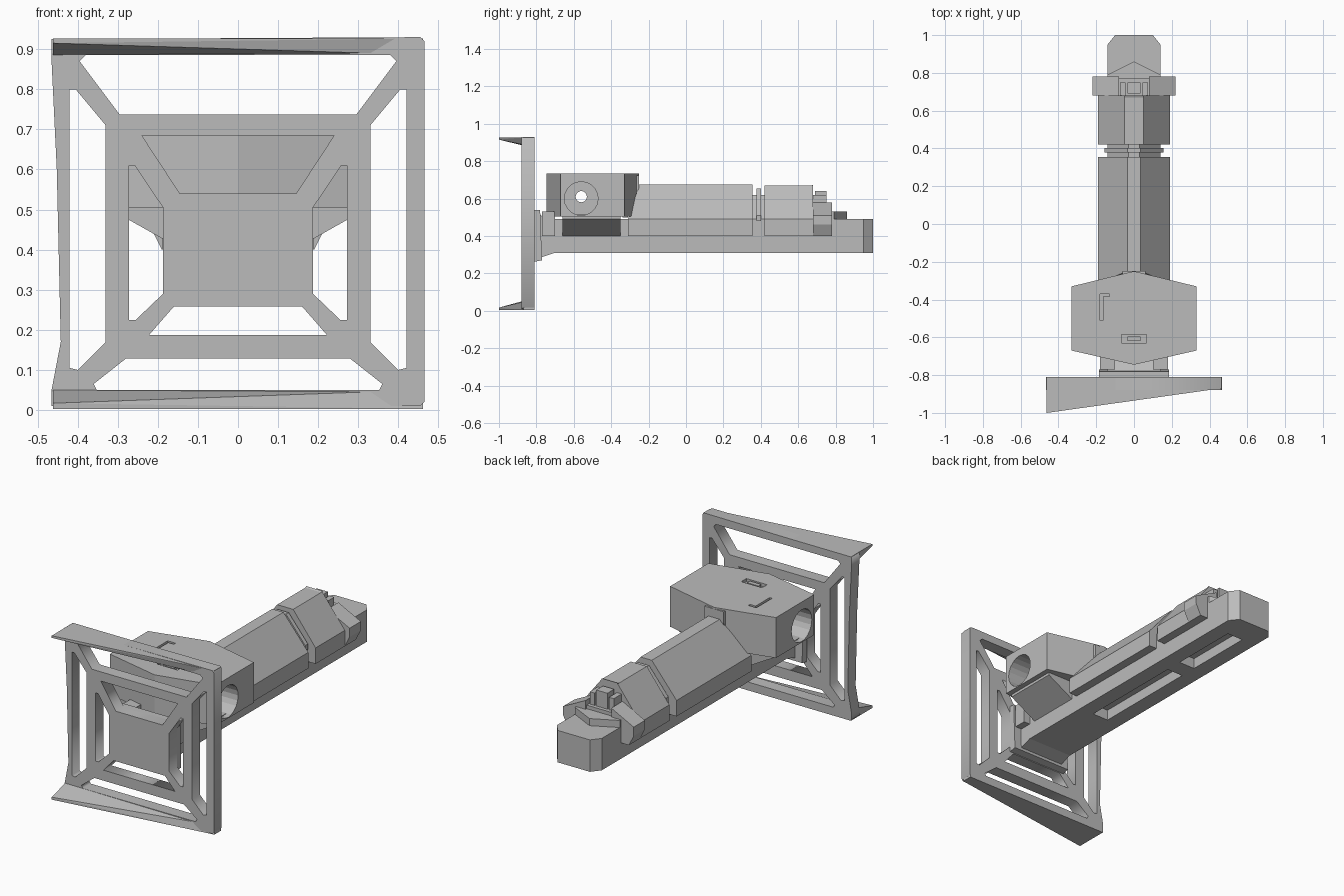
import bpy, bmesh
from math import pi

cube = bpy.data.objects.get("Cube")
if cube:
    bpy.data.objects.remove(cube, do_unlink=True)

GREY = (0.5, 0.5, 0.5, 1)
grey = bpy.data.materials.new("plain grey")
grey.use_nodes = True
grey.diffuse_color = GREY
grey.node_tree.nodes["Principled BSDF"].inputs["Base Color"].default_value = GREY


def add(name, mesh):
    if not mesh.materials:
        mesh.materials.append(grey)
    ob = bpy.data.objects.new(name, mesh)
    bpy.context.scene.collection.objects.link(ob)
    return ob


def hull(name, pts):
    """Convex solid around a few points."""
    bm = bmesh.new()
    for p in pts:
        bm.verts.new(p)
    bmesh.ops.convex_hull(bm, input=bm.verts)
    bmesh.ops.dissolve_limit(bm, angle_limit=0.01, verts=bm.verts, edges=bm.edges)
    bmesh.ops.recalc_face_normals(bm, faces=bm.faces)
    me = bpy.data.meshes.new(name)
    bm.to_mesh(me)
    bm.free()
    return add(name, me)


def box(name, x, y, z):
    return hull(name, [(a, b, c) for a in x for b in y for c in z])


def prism_x(name, pts, lo, hi):
    return hull(name, [(x, y, z) for x in (lo, hi) for y, z in pts])


def prism_y(name, pts, lo, hi):
    return hull(name, [(x, y, z) for y in (lo, hi) for x, z in pts])


def prism_z(name, pts, lo, hi):
    return hull(name, [(x, y, z) for z in (lo, hi) for x, y in pts])


def sym(pts):
    return pts + [(-a, b) for a, b in reversed(pts)]


def drum(name, radius, x, y, z, sides=20):
    bm = bmesh.new()
    bmesh.ops.create_cone(bm, cap_ends=True, segments=sides, radius1=radius,
                          radius2=radius, depth=x[1] - x[0])
    me = bpy.data.meshes.new(name)
    bm.to_mesh(me)
    bm.free()
    ob = add(name, me)
    ob.rotation_euler = (0, pi / 2, 0)
    ob.location = ((x[0] + x[1]) / 2, y, z)
    return ob


def cut(ob, cutters):
    for c in cutters:
        mod = ob.modifiers.new("cut", "BOOLEAN")
        mod.object = c
        mod.solver = "EXACT"
    bpy.context.view_layer.update()
    ob.data = bpy.data.meshes.new_from_object(
        ob.evaluated_get(bpy.context.evaluated_depsgraph_get()))
    ob.modifiers.clear()
    for c in cutters:
        bpy.data.objects.remove(c, do_unlink=True)


# Front grille: one flat outline with its openings
outline = [(-.465, .01), (.455, .01), (.465, .02), (.465, .92), (.455, .93), (-.465, .925),
           (-.465, .87), (-.452, .6), (-.442, .17), (-.465, .05)]
outer_side = [(.42, .8), (.405, .8), (.33, .71), (.33, .17), (.4, .1), (.42, .105)]
inner_side = [(.272, .61), (.258, .61), (.187, .505), (.187, .29), (.255, .225), (.272, .225)]
holes = [outer_side, inner_side]
holes += [[(-x, z) for x, z in h] for h in holes]
holes += [sym(h) for h in (
    [(.38, .885), (.395, .87), (.295, .737)],
    [(.28, .128), (.36, .065), (.352, .05)],
    [(.24, .685), (.145, .54)],
    [(.222, .187), (.16, .258)])]
curve = bpy.data.curves.new("grille", "CURVE")
curve.dimensions = "2D"
curve.fill_mode = "BOTH"
curve.extrude = .035
for loop in [outline] + holes:
    s = curve.splines.new("POLY")
    s.points.add(len(loop) - 1)
    for p, (x, z) in zip(s.points, loop):
        p.co = (x, z, 0, 1)
    s.use_cyclic_u = True
temp = bpy.data.objects.new("temp", curve)
bpy.context.scene.collection.objects.link(temp)
bpy.context.view_layer.update()
mesh = bpy.data.meshes.new_from_object(
    temp.evaluated_get(bpy.context.evaluated_depsgraph_get()))
bpy.data.objects.remove(temp, do_unlink=True)
mesh.materials.clear()
grille = add("grille", mesh)
grille.rotation_euler = (pi / 2, 0, 0)
grille.location = (0, -.845, 0)

# Tapering lips along the top and bottom of the grille
for name, edge, inner, tip in (("top_lip", .927, .886, .915), ("bottom_lip", .003, .05, .017)):
    hull(name, [(-.462, -.81, edge), (.462, -.81, edge), (.462, -.87, edge), (-.462, -1, edge),
                (-.462, -.88, inner), (.462, -.86, inner), (-.462, -.81, inner),
                (.462, -.81, inner), (-.462, -1, tip)])

# Mount between grille and grip
prism_x("mount_plate", [(-.82, .54), (-.78, .54), (-.77, .27), (-.82, .26)], -.185, .185)
prism_x("mount_neck", [(-.79, .52), (-.7, .46), (-.7, .31), (-.79, .28)], -.14, .14)
for s in (-1, 1):
    box("mount_lug", (s * .1, s * .18), (-.77, -.7), (.4, .53))

# Long lower bar with slots in the underside
bar = prism_z("lower_bar", sym([(.14, -.71), (.14, .95), (.1, 1)]), .31, .49)
cut(bar, [box("slot", (-.05, .05), y, (.3, .37)) for y in ((-.28, .34), (.44, .84))])

# Head with round side openings and small top recesses
prism_y("head_base", sym([(.14, .4), (.3, .49), (.3, .515)]), -.66, -.35)
head = prism_z("head", sym([(.33, -.67), (.33, -.33), (.13, -.33), (0, -.25),
                            (.13, -.67), (0, -.745)]), .505, .733)
cut(head, [drum("bore", .09, (.2, .4), -.56, .6), drum("bore", .09, (-.4, -.2), -.56, .6),
           drum("through", .03, (-.5, .5), -.56, .61),
           box("recess", (-.065, .065), (-.63, -.585), (.715, .8)),
           box("groove", (-.18, -.165), (-.51, -.37), (.72, .8)),
           box("groove_end", (-.166, -.13), (-.385, -.37), (.72, .8))])
box("recess_block", (-.035, .035), (-.62, -.595), (.71, .731))
prism_x("head_rear", [(-.34, .5), (-.31, .5), (-.25, .66), (-.25, .724), (-.34, .724)], -.06, .06)

# Ridged covers along the top of the bar
low, top = [(.19, .4), (.19, .49)], .675
hull("main_cover", [(s * x, y, z) for s in (-1, 1) for x, y, z in (
    (.19, -.31, .4), (.19, .355, .4), (.19, -.31, .49), (.19, .355, .49),
    (.035, -.25, top), (.035, .355, top))])
prism_y("cover_core", sym([(.14, .42), (.14, .49), (.03, .62)]), .35, .43)
prism_y("cover_band", sym([(.155, .48), (.155, .51), (.035, .655)]), .378, .402)
prism_y("rear_cover", sym(low + [(.05, .67)]), .42, .68)
prism_x("rear_cover_nose", [(.67, .67), (.68, .675), (.68, .57), (.63, .57)], -.05, .05)

# Rear clamp and latch
for s in (-1, 1):
    prism_y("clamp_arm", [(s * .14, .4), (s * .19, .4), (s * .22, .46),
                          (s * .22, .5), (s * .14, .5)], .68, .78)
    prism_y("clamp_wing", [(s * .22, .48), (s * .22, .51), (s * .08, .58),
                           (s * .08, .48)], .68, .78)
    box("latch_cheek", (s * .045, s * .075), (.67, .75), (.5, .62))
prism_z("clamp_wedge", sym([(.14, .76), (.14, .79), (0, .86)]), .48, .53)
box("clamp_bridge", (-.09, .09), (.68, .77), (.48, .55))
box("latch_post", (-.035, .035), (.69, .75), (.53, .64))
